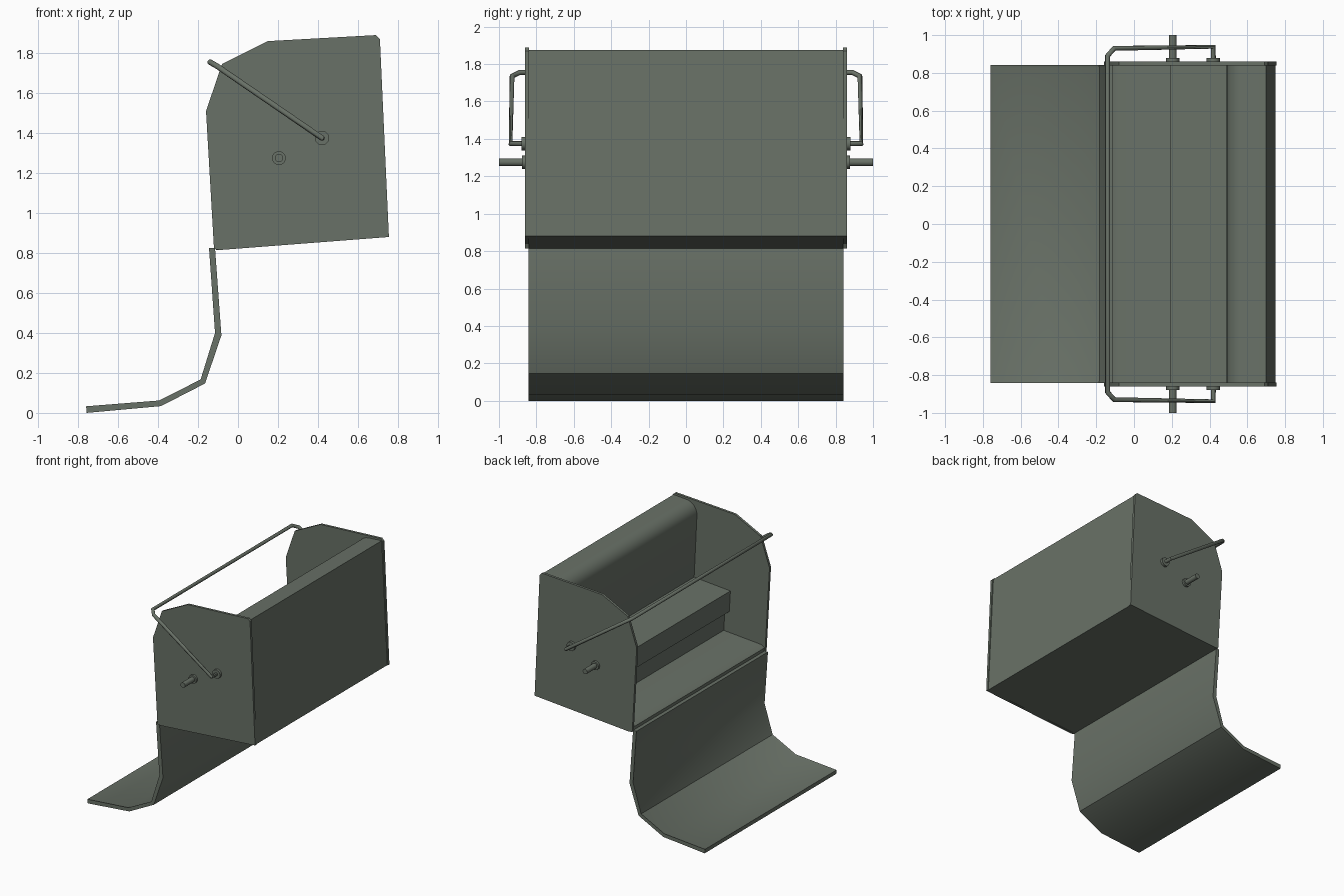
import bpy, bmesh, math
from mathutils import Vector

if "Cube" in bpy.data.objects:
    bpy.data.objects.remove(bpy.data.objects["Cube"])

mat = bpy.data.materials.new("olive_metal")
mat.diffuse_color = (0.14, 0.165, 0.135, 1)
mat.use_nodes = True
mat.node_tree.nodes["Principled BSDF"].inputs["Base Color"].default_value = mat.diffuse_color


def finish(obj, angle=30):
    obj.data.materials.append(mat)
    bpy.ops.object.select_all(action='DESELECT')
    obj.select_set(True)
    bpy.context.view_layer.objects.active = obj
    bpy.ops.object.shade_smooth_by_angle(angle=math.radians(angle))
    return obj


def prism(name, profile, y0, y1, edit=None):
    """Extrude an XZ profile along Y."""
    bm = bmesh.new()
    face = bm.faces.new([bm.verts.new((x, y0, z)) for x, z in profile])
    ext = bmesh.ops.extrude_face_region(bm, geom=[face])
    moved = [g for g in ext["geom"] if isinstance(g, bmesh.types.BMVert)]
    bmesh.ops.translate(bm, verts=moved, vec=(0, y1 - y0, 0))
    bmesh.ops.recalc_face_normals(bm, faces=bm.faces)
    if edit:
        edit(bm)
    mesh = bpy.data.meshes.new(name)
    bm.to_mesh(mesh)
    bm.free()
    obj = bpy.data.objects.new(name, mesh)
    bpy.context.collection.objects.link(obj)
    return finish(obj)


def rod_y(name, x, z, r, y0, y1, sides=12):
    bpy.ops.mesh.primitive_cylinder_add(
        vertices=sides, radius=r, depth=abs(y1 - y0),
        location=(x, (y0 + y1) / 2, z), rotation=(math.pi / 2, 0, 0))
    obj = bpy.context.object
    obj.name = name
    return finish(obj, 40)


# Side panels, bosses and pegs
panel = [(-0.12, 0.82), (-0.16, 1.51), (-0.08, 1.745), (0.15, 1.86),
         (0.69, 1.89), (0.71, 1.87), (0.755, 0.88), (-0.09, 0.815)]
for s, side in ((-1, "front"), (1, "rear")):
    prism(f"side_panel_{side}", panel, s * 0.84, s * 0.86)
    rod_y(f"peg_boss_{side}", 0.205, 1.275, 0.035, s * 0.855, s * 0.878)
    rod_y(f"peg_{side}", 0.205, 1.275, 0.021, s * 0.86, s * 1.0)
    rod_y(f"handle_boss_{side}", 0.42, 1.375, 0.036, s * 0.855, s * 0.88)

# Box body: floor, stepped ledge and thick rear wall with rounded top
arc = [(0.59 + 0.1 * math.cos(math.radians(a)), 1.767 + 0.1 * math.sin(math.radians(a)))
       for a in range(93, 184, 15)]
body = ([(-0.11, 0.815), (0.75, 0.88), (0.70, 1.875)] + arc +
        [(0.515, 1.255), (0.19, 1.23), (0.20, 1.06), (0.24, 1.05), (0.25, 0.895),
         (-0.085, 0.87), (-0.115, 0.85)])
prism("box_body", body, -0.842, 0.842)


# Hinged flap with a slightly recessed inner surface
def recess(bm):
    inner = [f for f in bm.faces if len(f.verts) == 4 and
             f.normal.dot(Vector((-0.7, 0, 0.7))) > 0.3 and f.calc_area() > 0.2]
    bmesh.ops.inset_region(bm, faces=inner, thickness=0.016, depth=-0.006,
                           use_even_offset=True, use_boundary=True)


flap = [(-0.145, 0.825), (-0.115, 0.40), (-0.187, 0.167), (-0.395, 0.062),
        (-0.76, 0.033), (-0.757, 0.0), (-0.385, 0.034), (-0.165, 0.147),
        (-0.083, 0.388), (-0.115, 0.825)]
prism("flap", flap, -0.842, 0.842, recess)

# Bail handle bent from one rod
half = [(0.42, 0.85, 1.375), (0.42, 0.938, 1.375), (-0.105, 0.93, 1.735),
        (-0.14, 0.89, 1.755)]
path = half + [(x, -y, z) for x, y, z in reversed(half)]
curve = bpy.data.curves.new("handle", 'CURVE')
curve.dimensions = '3D'
curve.bevel_depth = 0.014
curve.bevel_resolution = 2
curve.use_fill_caps = True
spline = curve.splines.new('POLY')
spline.points.add(len(path) - 1)
for p, co in zip(spline.points, path):
    p.co = (*co, 1)
handle = bpy.data.objects.new("handle", curve)
bpy.context.collection.objects.link(handle)
bpy.ops.object.select_all(action='DESELECT')
handle.select_set(True)
bpy.context.view_layer.objects.active = handle
bpy.ops.object.convert(target='MESH')
finish(bpy.context.object, 50)
